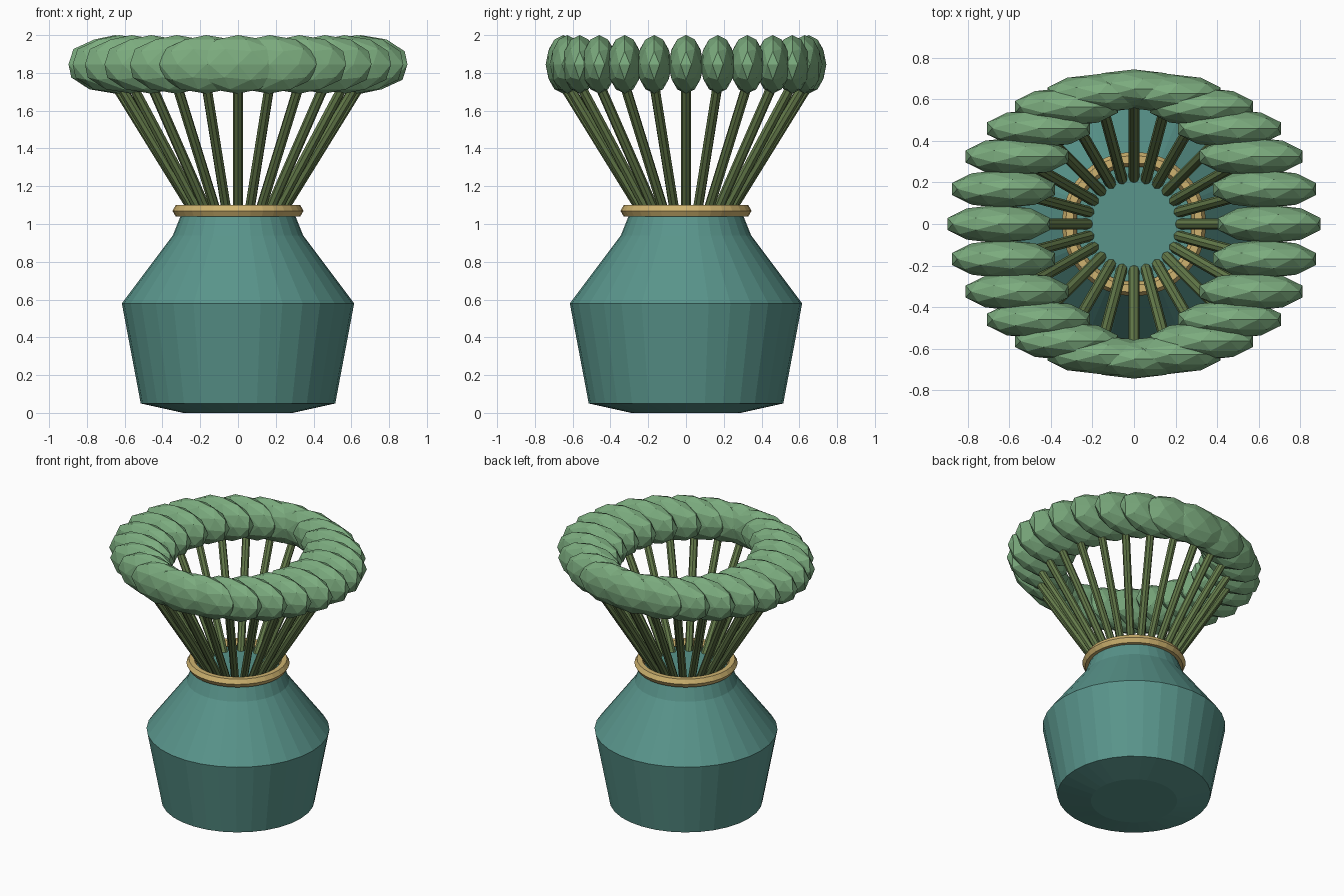
import bpy, bmesh, math
from mathutils import Vector, Matrix

if "Cube" in bpy.data.objects:
    bpy.data.objects.remove(bpy.data.objects["Cube"])

COUNT = 24


def material(name, rgb):
    m = bpy.data.materials.new(name)
    m.diffuse_color = (*rgb, 1)
    m.use_nodes = True
    m.node_tree.nodes["Principled BSDF"].inputs["Base Color"].default_value = m.diffuse_color
    return m


teal = material("teal_glaze", (0.10, 0.30, 0.26))
gold = material("gold_trim", (0.62, 0.45, 0.16))
stem_green = material("stem_green", (0.13, 0.20, 0.07))
leaf_green = material("leaf_green", (0.20, 0.41, 0.21))


def make_object(name, bm, mat):
    bmesh.ops.recalc_face_normals(bm, faces=bm.faces)
    mesh = bpy.data.meshes.new(name)
    bm.to_mesh(mesh)
    bm.free()
    mesh.materials.append(mat)
    ob = bpy.data.objects.new(name, mesh)
    bpy.context.collection.objects.link(ob)
    return ob


def lathe(name, profile, segs, mat, closed=False):
    """Revolve (radius, z) points; open profiles get flat end caps."""
    bm = bmesh.new()
    rings = [[bm.verts.new((r * math.cos(2 * math.pi * i / segs),
                            r * math.sin(2 * math.pi * i / segs), z))
              for i in range(segs)] for r, z in profile]
    pairs = list(zip(rings, rings[1:]))
    if closed:
        pairs.append((rings[-1], rings[0]))
    else:
        bm.faces.new(rings[0])
        bm.faces.new(rings[-1])
    for a, b in pairs:
        for i in range(segs):
            j = (i + 1) % segs
            bm.faces.new((a[i], a[j], b[j], b[i]))
    return make_object(name, bm, mat)


# vase body with closed top
lathe("vase", [(0.29, 0), (0.515, 0.05), (0.615, 0.58), (0.345, 0.94),
               (0.305, 1.04), (0.30, 1.06)], 32, teal)

# hexagonal-section rim ring
rim = [(0.312 + 0.035 * math.cos(k * math.pi / 3),
        1.07 + 0.035 * math.sin(k * math.pi / 3)) for k in range(6)]
lathe("rim_ring", rim, 32, gold, closed=True)

for i in range(COUNT):
    a = 2 * math.pi * i / COUNT
    out = Vector((math.cos(a), math.sin(a), 0))

    # splayed stem
    p, q = out * 0.18 + Vector((0, 0, 0.98)), out * 0.65 + Vector((0, 0, 1.74))
    d = q - p
    bm = bmesh.new()
    bmesh.ops.create_cone(
        bm, cap_ends=True, segments=8, radius1=0.027, radius2=0.027, depth=d.length,
        matrix=Matrix.Translation((p + q) / 2) @ d.to_track_quat('Z', 'Y').to_matrix().to_4x4())
    make_object(f"stem_{i + 1}", bm, stem_green)

    # faceted leaf clump, all stretched along x
    bm = bmesh.new()
    bmesh.ops.create_icosphere(
        bm, subdivisions=2, radius=1,
        matrix=Matrix.Translation(out * 0.65 + Vector((0, 0, 1.845)))
        @ Matrix.Diagonal((0.26, 0.093, 0.155, 1)))
    make_object(f"leaf_clump_{i + 1}", bm, leaf_green)
